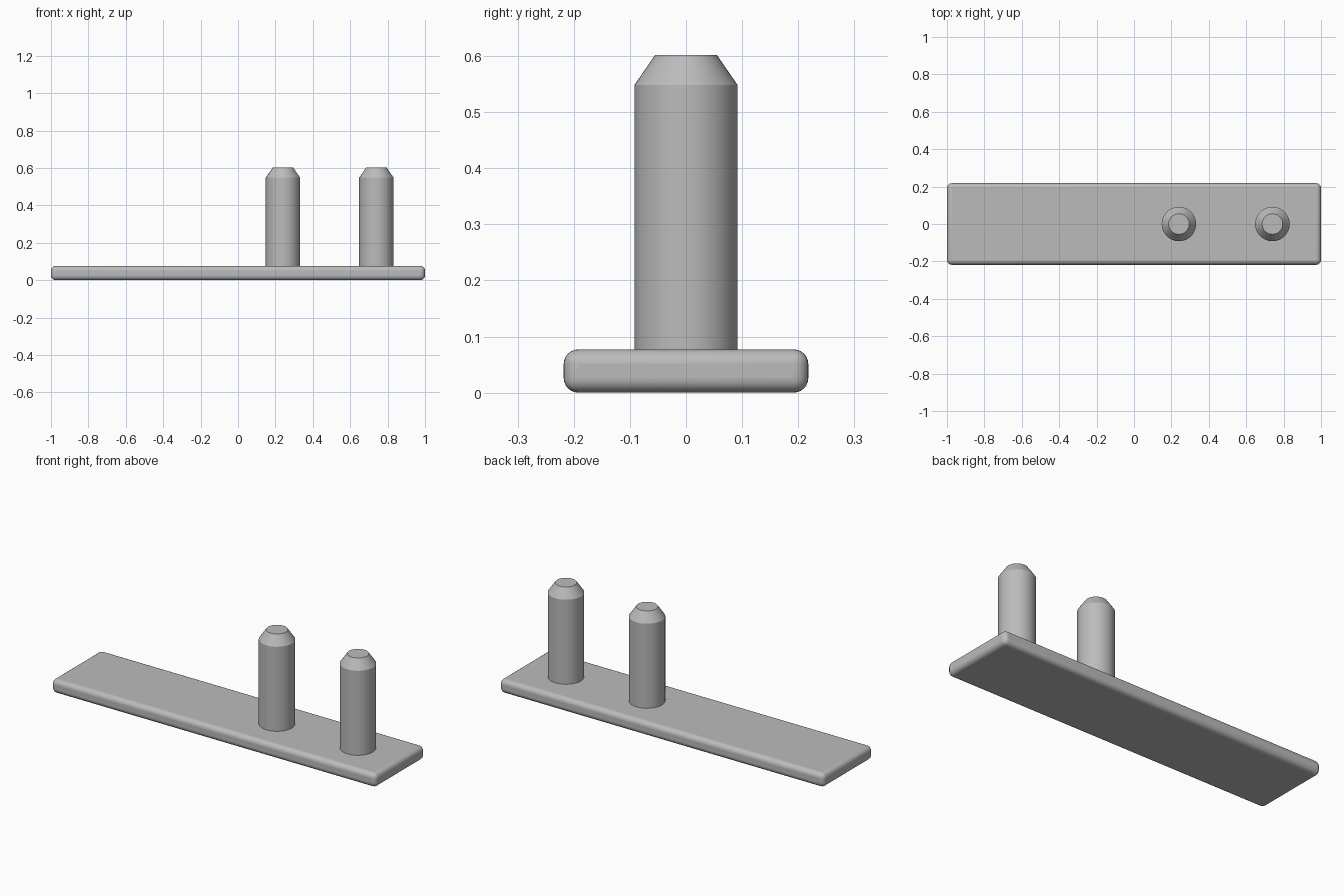
import bpy
import bmesh
import math

cube = bpy.data.objects.get("Cube")
if cube:
    bpy.data.objects.remove(cube, do_unlink=True)

grey = bpy.data.materials.new("plain grey")
grey.use_nodes = True
GREY = (0.5, 0.5, 0.5, 1)
grey.diffuse_color = GREY
grey.node_tree.nodes["Principled BSDF"].inputs["Base Color"].default_value = GREY

PLATE_TOP = 0.077


def finish(obj, name):
    """Name, colour and smooth a part."""
    obj.name = name
    obj.data.materials.append(grey)
    bpy.ops.object.select_all(action="DESELECT")
    obj.select_set(True)
    bpy.context.view_layer.objects.active = obj
    bpy.ops.object.shade_smooth_by_angle(angle=math.radians(30))


# Flat base plate with rounded edges
bpy.ops.mesh.primitive_cube_add(size=1, location=(0, 0, PLATE_TOP / 2))
plate = bpy.context.object
plate.scale = (2, 0.436, PLATE_TOP)
bpy.ops.object.transform_apply(location=False, rotation=False, scale=True)
bevel = plate.modifiers.new("rounded edges", "BEVEL")
bevel.width = 0.026
bevel.segments = 6
finish(plate, "base_plate")


def add_pin(name, x):
    """Upright round pin with a tapered tip, lathed from a profile."""
    profile = [(0, PLATE_TOP - 0.02), (0.092, PLATE_TOP - 0.02),
               (0.092, 0.548), (0.055, 0.602), (0, 0.602)]
    bm = bmesh.new()
    verts = [bm.verts.new((r, 0, z)) for r, z in profile]
    edges = [bm.edges.new(pair) for pair in zip(verts, verts[1:])]
    bmesh.ops.spin(bm, geom=verts + edges, cent=(0, 0, 0), axis=(0, 0, 1),
                   angle=math.tau, steps=48, use_merge=True)
    bmesh.ops.remove_doubles(bm, verts=bm.verts, dist=0.0001)
    bmesh.ops.recalc_face_normals(bm, faces=bm.faces)
    mesh = bpy.data.meshes.new(name)
    bm.to_mesh(mesh)
    bm.free()
    pin = bpy.data.objects.new(name, mesh)
    pin.location.x = x
    bpy.context.collection.objects.link(pin)
    finish(pin, name)


# Two matching pins on the left half
add_pin("inner_pin", 0.24)
add_pin("outer_pin", 0.74)
